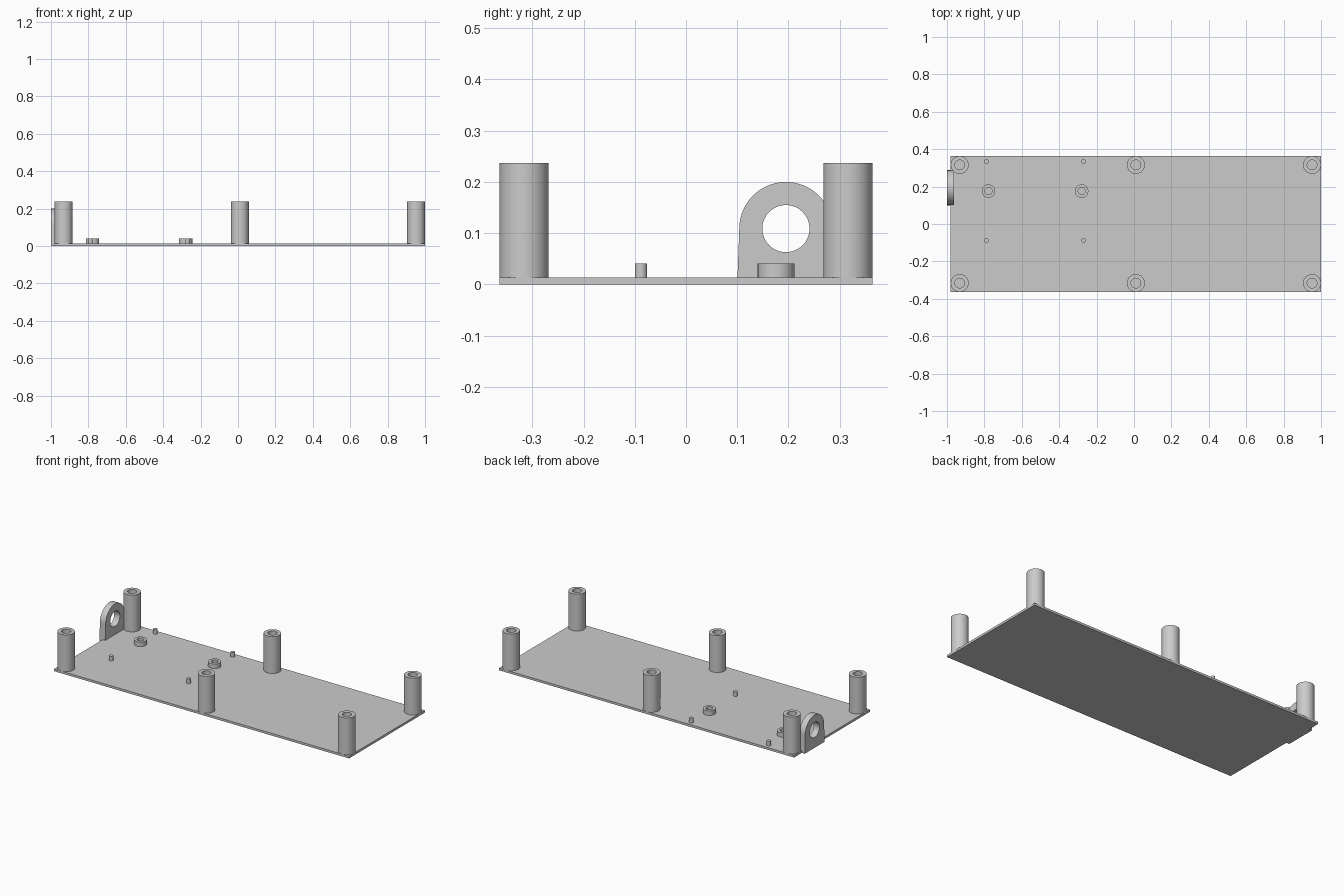
import bpy, bmesh
from math import pi, sin, cos, radians
from mathutils import Vector

cube = bpy.data.objects.get("Cube")
if cube:
    bpy.data.objects.remove(cube, do_unlink=True)

# One plain grey for the whole moulding
grey = bpy.data.materials.new("light_grey")
grey.use_nodes = True
colour = (0.6, 0.6, 0.6, 1)
grey.diffuse_color = colour
grey.node_tree.nodes["Principled BSDF"].inputs["Base Color"].default_value = colour

PLATE_TOP = 0.0135
SIDES = 48


def finish(bm, name, location=(0, 0, 0)):
    bmesh.ops.recalc_face_normals(bm, faces=bm.faces)
    mesh = bpy.data.meshes.new(name)
    bm.to_mesh(mesh)
    bm.free()
    mesh.shade_smooth()
    mesh.set_sharp_from_angle(angle=radians(30))
    mesh.materials.append(grey)
    obj = bpy.data.objects.new(name, mesh)
    obj.location = location
    bpy.context.collection.objects.link(obj)
    return obj


def box(name, low, high):
    bm = bmesh.new()
    bmesh.ops.create_cube(bm, size=1)
    low, high = Vector(low), Vector(high)
    bmesh.ops.scale(bm, vec=high - low, verts=bm.verts)
    bmesh.ops.translate(bm, vec=(low + high) / 2, verts=bm.verts)
    return finish(bm, name)


def extruded(bm, loops, direction):
    """Fill closed loops (outline and holes) and extrude the result."""
    edges = []
    for loop in loops:
        verts = [bm.verts.new(p) for p in loop]
        edges += [bm.edges.new((a, b)) for a, b in zip(verts, verts[1:] + verts[:1])]
    bmesh.ops.triangle_fill(bm, edges=edges, use_beauty=True, use_dissolve=False)
    result = bmesh.ops.extrude_face_region(bm, geom=bm.faces[:], use_keep_orig=True)
    moved = [g for g in result["geom"] if isinstance(g, bmesh.types.BMVert)]
    bmesh.ops.translate(bm, vec=direction, verts=moved)


def circle(radius):
    return [(radius * cos(2 * pi * i / SIDES), radius * sin(2 * pi * i / SIDES), 0)
            for i in range(SIDES)]


def tube(name, x, y, outer, inner, top):
    bm = bmesh.new()
    loops = [circle(outer)] + ([circle(inner)] if inner else [])
    extruded(bm, loops, (0, 0, top - PLATE_TOP))
    return finish(bm, name, (x, y, PLATE_TOP))


# Base plate
box("base_plate", (-0.98, -0.364, 0), (1, 0.364, PLATE_TOP))

# Six hollow corner and middle posts
for x, column in ((-0.932, "right"), (0.01, "middle"), (0.952, "left")):
    for y, row in ((-0.316, "front"), (0.316, "back")):
        tube(f"post_{row}_{column}", x, y, 0.048, 0.026, 0.237)

# Two low ring bosses
for x, side in ((-0.778, "right"), (-0.28, "left")):
    tube(f"ring_boss_{side}", x, 0.176, 0.036, 0.019, 0.041)

# Four locating pegs
for x, side in ((-0.789, "right"), (-0.27, "left")):
    for y, row in ((-0.088, "front"), (0.334, "back")):
        tube(f"locating_peg_{row}_{side}", x, y, 0.012, 0, 0.041)

# Upright lug with a round hole at the end of the plate
CY, CZ, R = 0.195, 0.109, 0.091
outline = [(0, CY + R * cos(pi * i / SIDES), CZ + R * sin(pi * i / SIDES))
           for i in range(SIDES + 1)]
outline += [(0, CY - 0.095, 0), (0, CY + 0.095, 0)]
hole = [(0, CY + a, CZ + b) for a, b, _ in circle(0.046)]
bm = bmesh.new()
extruded(bm, [outline, hole], (0.038, 0, 0))
finish(bm, "cable_lug", (-1, 0, 0))
